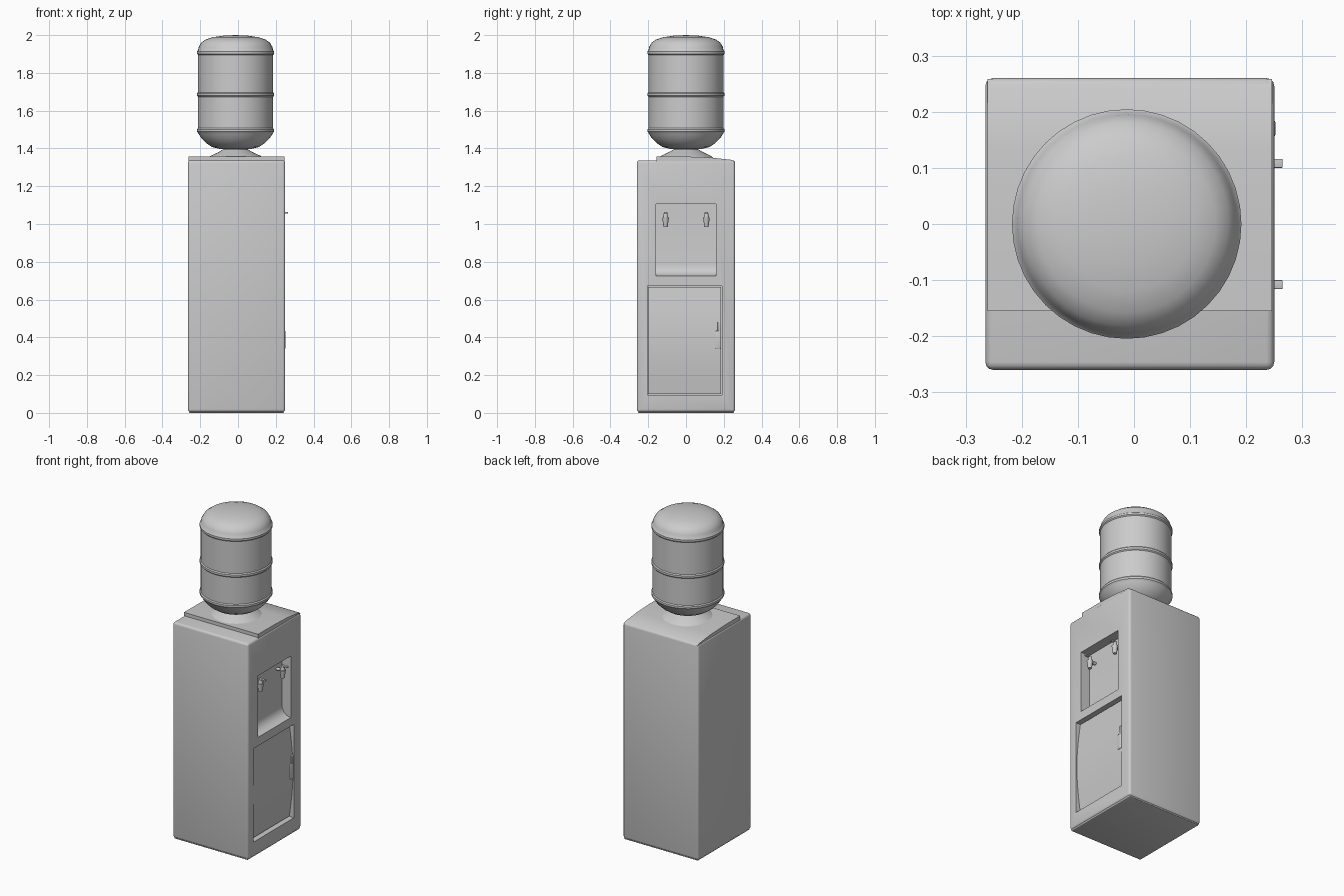
import bpy, bmesh, math
from mathutils import Vector, Matrix

if "Cube" in bpy.data.objects:
    bpy.data.objects.remove(bpy.data.objects["Cube"], do_unlink=True)

grey = bpy.data.materials.new("light_grey")
grey.use_nodes = True
COLOUR = (0.6, 0.6, 0.6, 1)
grey.diffuse_color = COLOUR
grey.node_tree.nodes["Principled BSDF"].inputs["Base Color"].default_value = COLOUR


def finish(name, bm, smooth=True):
    bmesh.ops.recalc_face_normals(bm, faces=bm.faces)
    mesh = bpy.data.meshes.new(name)
    bm.to_mesh(mesh)
    bm.free()
    mesh.materials.append(grey)
    obj = bpy.data.objects.new(name, mesh)
    bpy.context.collection.objects.link(obj)
    if smooth:
        shade(obj)
    return obj


def activate(obj):
    bpy.ops.object.select_all(action='DESELECT')
    obj.select_set(True)
    bpy.context.view_layer.objects.active = obj


def shade(obj):
    activate(obj)
    bpy.ops.object.shade_smooth_by_angle(angle=math.radians(35))


def box(name, low, high, bevel=0.0, smooth=True):
    low, high = Vector(low), Vector(high)
    bm = bmesh.new()
    bmesh.ops.create_cube(bm, size=1)
    for v in bm.verts:
        v.co = (low + high) / 2 + v.co * (high - low)
    if bevel:
        bmesh.ops.bevel(bm, geom=bm.edges[:], offset=bevel, segments=3,
                        profile=0.5, affect='EDGES')
    return finish(name, bm, smooth)


def prism(name, profile, axis, start, end):
    """Extrude a profile of (horizontal, z) points along x or y."""
    bm = bmesh.new()
    place = (lambda h, z: (start, h, z)) if axis == 'x' else (lambda h, z: (h, start, z))
    face = bm.faces.new([bm.verts.new(place(h, z)) for h, z in profile])
    move = (end - start, 0, 0) if axis == 'x' else (0, end - start, 0)
    new = bmesh.ops.extrude_face_region(bm, geom=[face])["geom"]
    bmesh.ops.translate(bm, vec=move, verts=[g for g in new if isinstance(g, bmesh.types.BMVert)])
    return finish(name, bm)


def lathe(name, profile, centre, steps=40):
    bm = bmesh.new()
    verts = [bm.verts.new((r, 0, z)) for r, z in profile]
    edges = [bm.edges.new(pair) for pair in zip(verts, verts[1:])]
    bmesh.ops.spin(bm, geom=verts + edges, cent=(0, 0, 0), axis=(0, 0, 1),
                   angle=math.tau, steps=steps)
    bmesh.ops.remove_doubles(bm, verts=bm.verts, dist=0.0005)
    bmesh.ops.translate(bm, vec=centre, verts=bm.verts)
    return finish(name, bm)


def rod(name, a, b, r1, r2, sides=14):
    a, b = Vector(a), Vector(b)
    bm = bmesh.new()
    turn = (b - a).to_track_quat('Z', 'Y').to_matrix().to_4x4()
    bmesh.ops.create_cone(bm, cap_ends=True, segments=sides, radius1=r1, radius2=r2,
                          depth=(b - a).length,
                          matrix=Matrix.Translation((a + b) / 2) @ turn)
    return finish(name, bm)


def carve(obj, cutter):
    cutter.hide_render = True
    mod = obj.modifiers.new("recess", 'BOOLEAN')
    mod.operation, mod.object, mod.solver = 'DIFFERENCE', cutter, 'EXACT'
    activate(obj)
    bpy.ops.object.modifier_apply(modifier=mod.name)
    bpy.data.objects.remove(cutter, do_unlink=True)


# Cabinet with a tap niche and a door opening
LEFT, RIGHT, HALF = -0.265, 0.25, 0.26
cabinet = box("cabinet", (LEFT, -HALF, 0.005), (RIGHT, HALF, 1.337), 0.014, False)
bend = [(0.25 - 0.06 * math.sin(t), 0.785 - 0.06 * math.cos(t))
        for t in [math.pi / 2 * i / 6 for i in range(7)]]
niche = prism("niche_cutter", [(0.3, 0.725)] + bend + [(0.19, 1.105), (0.3, 1.105)],
              'y', -0.16, 0.158)
carve(cabinet, niche)
carve(cabinet, box("door_cutter", (0.21, -0.205, 0.095), (0.3, 0.19, 0.672), 0, False))
shade(cabinet)

# Base plinth
box("base", (LEFT + 0.006, -HALF + 0.006, 0), (RIGHT - 0.006, HALF - 0.006, 0.02), 0.004)

# Stepped lid, falling away towards the back
prism("lid", [(-0.155, 1.33), (-0.155, 1.358), (0.0, 1.357), (0.13, 1.352),
              (0.245, 1.339), (0.258, 1.33)], 'x', LEFT + 0.004, RIGHT - 0.004)

# Bowed door
door_arc = [(0.222 + 0.025 * math.sin(math.pi * i / 16), 0.1 + 0.567 * i / 16)
            for i in range(17)]
prism("door", door_arc + [(0.205, 0.667), (0.205, 0.1)], 'y', -0.2, 0.184)
box("door_handle", (0.225, 0.155, 0.34), (0.252, 0.186, 0.435), 0.005)
box("door_latch", (0.225, 0.168, 0.43), (0.25, 0.186, 0.485), 0.004)

# Pair of taps
for side, y in (("right", -0.108), ("left", 0.108)):
    rod(side + "_tap_arm", (0.185, y, 1.03), (0.228, y, 1.03), 0.009, 0.009)
    rod(side + "_tap_spout", (0.23, y, 0.985), (0.23, y, 1.035), 0.011, 0.018)
    rod(side + "_tap_cap", (0.23, y, 1.035), (0.23, y, 1.06), 0.013, 0.009)
    box(side + "_tap_lever", (0.222, y - 0.008, 1.055), (0.265, y + 0.008, 1.064), 0.002)

# Bottle seat and ribbed water bottle
CENTRE = (-0.013, 0, 0)
lathe("bottle_seat", [(0, 1.35), (0.145, 1.352), (0.13, 1.362), (0.095, 1.378),
                      (0.065, 1.395), (0.06, 1.41), (0, 1.41)], CENTRE)


def rib(z):
    return [(0.199, z - 0.012), (0.2045, z - 0.006), (0.2045, z + 0.006), (0.199, z + 0.012)]


bottle = [(0, 1.396), (0.085, 1.398), (0.125, 1.408), (0.155, 1.428), (0.18, 1.453),
          (0.195, 1.476)]
for height in (1.495, 1.685, 1.907):
    bottle += rib(height)
bottle += [(0.195, 1.938), (0.182, 1.96), (0.158, 1.977), (0.12, 1.989), (0.065, 1.997), (0, 2.0)]
lathe("water_bottle", bottle, CENTRE)
